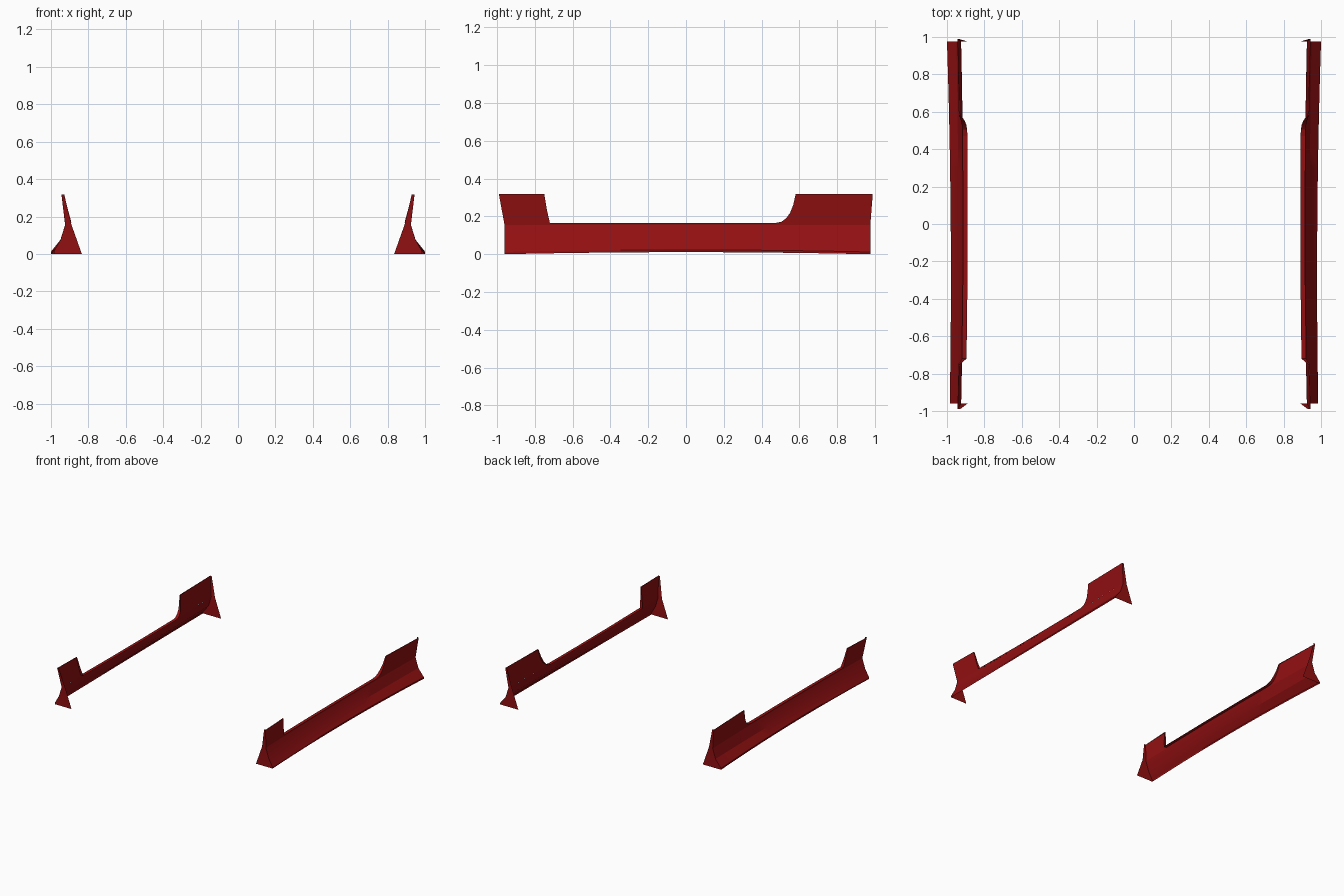
import bpy

if "Cube" in bpy.data.objects:
    bpy.data.objects.remove(bpy.data.objects["Cube"])

paint = bpy.data.materials.new("red_paint")
paint.diffuse_color = (0.29, 0.005, 0.006, 1)
paint.use_nodes = True
paint.node_tree.nodes["Principled BSDF"].inputs["Base Color"].default_value = paint.diffuse_color

Y0, Y1 = -0.96, 0.975      # ends of the skirt
Z_RIM, Z_TOP = 0.155, 0.318


def x_rim(y):
    return 0.913 + 0.012 * y * y


def section(y):
    """Outer skin profile at y, bottom lip to rim; the middle is lifted a little."""
    lift = 0.011 * (1 - (y / 0.97) ** 2)
    x_out = 0.98 + 0.0133 * y * y + 0.0075 * y
    return [(x_out, y, max(lift, 0)), (x_out, y, 0.012 + max(lift, 0)),
            (0.94 + 0.01 * y * y, y, 0.075), (x_rim(y), y, Z_RIM)]


def edge(yb, yt, zt):
    """Point on the top edge of the upstand above rim position yb."""
    return (x_rim(yb) + (zt - Z_RIM) * 0.12, yt, zt)


def make(name, verts, faces):
    mesh = bpy.data.meshes.new(name)
    mesh.from_pydata(verts, [], faces)
    ob = bpy.data.objects.new(name, mesh)
    bpy.context.collection.objects.link(ob)
    mesh.materials.append(paint)
    m = ob.modifiers.new("mirror", 'MIRROR')
    m.use_mirror_merge = False
    bpy.context.view_layer.objects.active = ob
    ob.select_set(True)
    bpy.ops.object.shade_smooth_by_angle(angle=0.35)
    ob.select_set(False)
    return ob


def loft(name, rows):
    n = len(rows[0])
    faces = [(i * n + j, (i + 1) * n + j, (i + 1) * n + j + 1, i * n + j + 1)
             for i in range(len(rows) - 1) for j in range(n - 1)]
    return make(name, [p for r in rows for p in r], faces)


def upstand(name, cols):
    """Skin above the rim with an inward return; cols = (rim y, top y, top z, return width)."""
    rows = []
    for yb, yt, zt, w in cols:
        e = edge(yb, yt, zt)
        rows.append([(x_rim(yb), yb, Z_RIM), e, (e[0] - w, yt, zt)])
    return loft(name, rows)


# Long sill skin, open underneath
steps = 20
loft("sill_skin", [section(Y0 + (Y1 - Y0) * i / steps) for i in range(steps + 1)])

# Ledge along the middle, rising panel at the front and at the rear
upstand("sill_ledge", [(-0.72, -0.72, 0.165, 0.025), (-0.3, -0.3, 0.165, 0.025),
                       (0.1, 0.1, 0.165, 0.025), (0.47, 0.47, 0.165, 0.026)])
upstand("front_panel", [(Y0, -0.99, Z_TOP, 0), (-0.74, -0.75, Z_TOP, 0.008),
                        (-0.73, -0.735, 0.23, 0.016), (-0.72, -0.72, 0.165, 0.025)])
upstand("rear_panel", [(0.47, 0.47, 0.165, 0.026), (0.505, 0.505, 0.172, 0.026),
                       (0.53, 0.53, 0.19, 0.024), (0.55, 0.55, 0.218, 0.02),
                       (0.567, 0.567, 0.26, 0.014), (0.58, 0.58, Z_TOP, 0.008),
                       (Y1, 0.988, Z_TOP, 0)])

# End caps: flat lower plate and a leaning upper flange
for name, y, yt in (("front_end_cap", Y0, -0.99), ("rear_end_cap", Y1, 0.988)):
    t = edge(y, yt, Z_TOP)
    verts = [(0.835, y, 0)] + section(y) + [(0.89, y, Z_RIM), t, (t[0] - 0.014, yt, Z_TOP)]
    make(name, verts, [(0, 1, 2, 3, 4, 5), (5, 4, 6, 7)])
